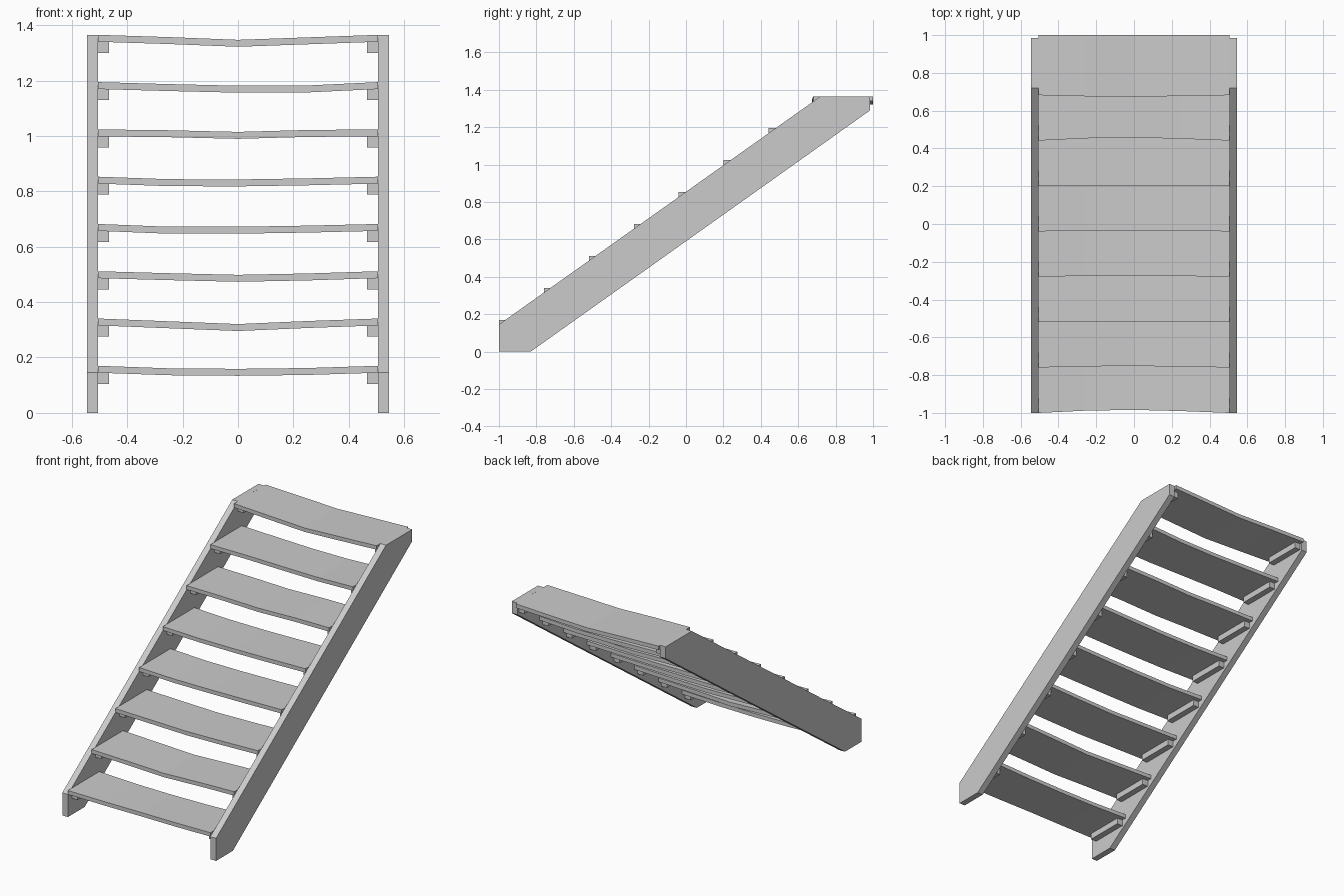
import bpy, bmesh

if "Cube" in bpy.data.objects:
    bpy.data.objects.remove(bpy.data.objects["Cube"])


def make_object(name, bm):
    bmesh.ops.recalc_face_normals(bm, faces=bm.faces)
    mesh = bpy.data.meshes.new(name)
    bm.to_mesh(mesh)
    bm.free()
    ob = bpy.data.objects.new(name, mesh)
    bpy.context.collection.objects.link(ob)
    return ob


def extrude_yz(name, profile, x0, x1):
    """Extrude a YZ profile along x."""
    bm = bmesh.new()
    face = bm.faces.new([bm.verts.new((x0, y, z)) for y, z in profile])
    new = bmesh.ops.extrude_face_region(bm, geom=[face])["geom"]
    bmesh.ops.translate(bm, vec=(x1 - x0, 0, 0),
                        verts=[v for v in new if isinstance(v, bmesh.types.BMVert)])
    return make_object(name, bm)


def tread(name, y0, y1, top, thick, sags, bows):
    """Worn plank: rectangular section lofted across x, sagging and bowed at the nose."""
    bm = bmesh.new()
    rings = []
    for i, (sag, bow) in enumerate(zip(sags, bows)):
        x = -0.505 + 1.01 * i / (len(sags) - 1)
        z = top - sag
        rings.append([bm.verts.new((x, y, h)) for y, h in
                      ((y0 + bow, z - thick), (y1, z - thick), (y1, z), (y0 + bow, z))])
    for a, b in zip(rings, rings[1:]):
        for k in range(4):
            n = (k + 1) % 4
            bm.faces.new((a[k], a[n], b[n], b[k]))
    bm.faces.new(rings[0])
    bm.faces.new(rings[-1])
    return make_object(name, bm)


# Side stringers
STRINGER = [(-1, 0), (-0.83, 0), (0.985, 1.29), (0.985, 1.365), (0.72, 1.365), (-1, 0.145)]
for side, s in (("left", -1), ("right", 1)):
    extrude_yz("stringer_" + side, STRINGER, s * 0.505, s * 0.545)

# Wear per tread: sag at quarter points, nose bow at the middle
SAG = [(.009, .011, .008), (.010, .020, .009), (.007, .013, .008), (.010, .010, .006),
       (.009, .010, .006), (.003, .009, .002), (.007, .013, .012), (.008, .018, .009)]
BOW = [.016, .008, .003, .006, .004, .001, .016, -.008]
DEPTH, THICK = 0.318, 0.025

# Treads with a cleat under each end
for i, (sag, bow) in enumerate(zip(SAG, BOW)):
    y0 = -1 + 0.2403 * i
    y1 = y0 + DEPTH
    top = 0.17 + 0.1707 * i
    tread(f"tread_{i + 1}", y0, y1, top, THICK, (0, *sag, 0), (0, bow * 0.75, bow, bow * 0.6, 0))
    a, b = top - THICK - 0.04, top - THICK
    for side, s in (("left", -1), ("right", 1)):
        extrude_yz(f"cleat_{side}_{i + 1}",
                   [(y0 + 0.04, a), (y1 - 0.03, a), (y1 - 0.03, b), (y0 + 0.04, b)],
                   s * 0.465, s * 0.505)
